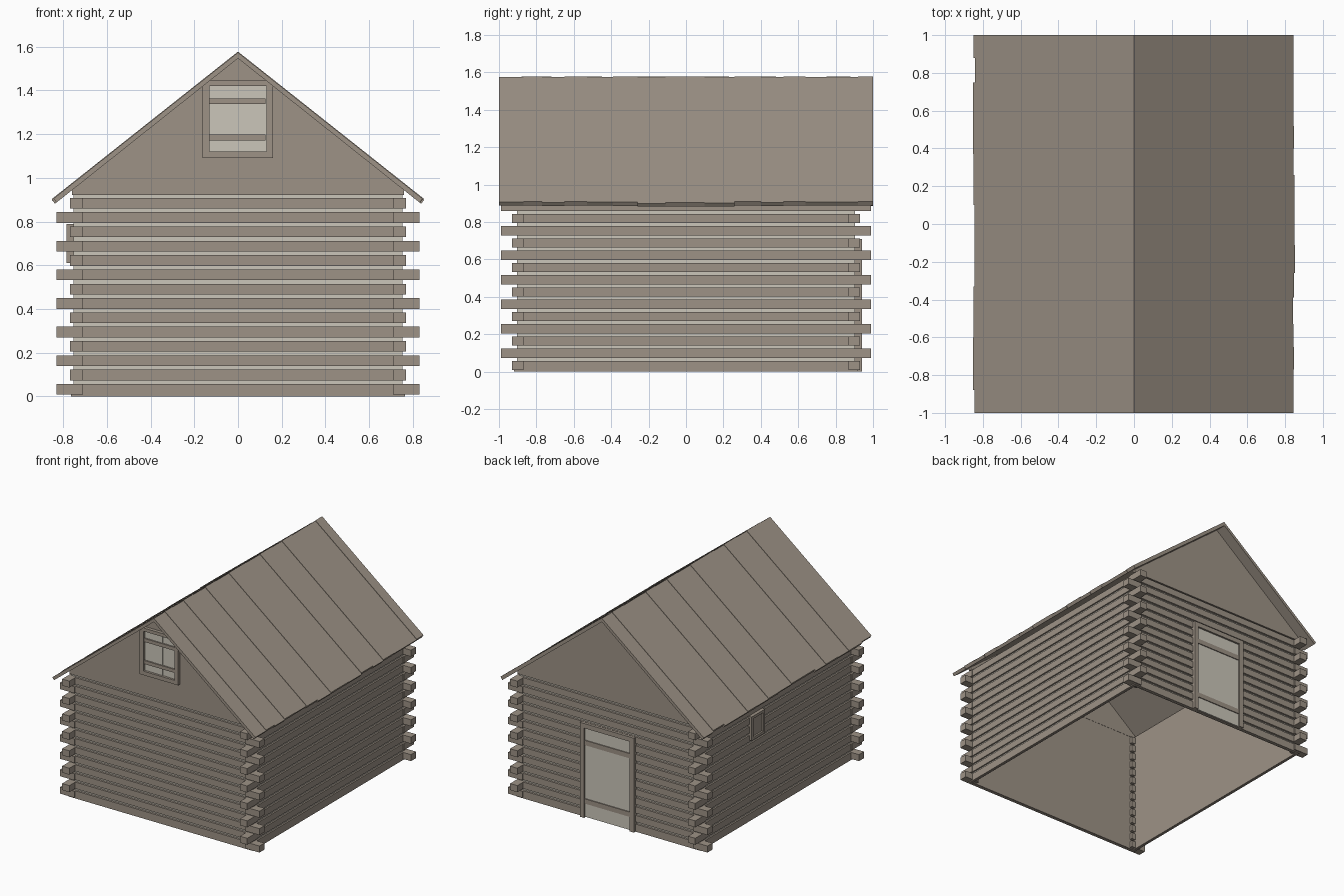
import bpy, bmesh, random

random.seed(4)
if "Cube" in bpy.data.objects:
    bpy.data.objects.remove(bpy.data.objects["Cube"])


def material(name, rgb):
    m = bpy.data.materials.new(name)
    m.use_nodes = True
    m.diffuse_color = (*rgb, 1)
    m.node_tree.nodes["Principled BSDF"].inputs["Base Color"].default_value = (*rgb, 1)
    return m


WOOD = material("weathered brown wood", (0.34, 0.29, 0.24))
PALE = material("pale grey wood", (0.60, 0.565, 0.49))


def add_box(bm, x0, x1, y0, y1, z0, z1):
    verts = bmesh.ops.create_cube(bm, size=1)["verts"]
    for v in verts:
        v.co.x = x1 if v.co.x > 0 else x0
        v.co.y = y1 if v.co.y > 0 else y0
        v.co.z = z1 if v.co.z > 0 else z0


def add_prism(bm, profile, y0, y1):
    """Extrude an x-z outline along y."""
    face = bm.faces.new([bm.verts.new((x, y0, z)) for x, z in profile])
    ext = bmesh.ops.extrude_face_region(bm, geom=[face])
    new = [g for g in ext["geom"] if isinstance(g, bmesh.types.BMVert)]
    bmesh.ops.translate(bm, vec=(0, y1 - y0, 0), verts=new)


def finish(name, bm, mat):
    bmesh.ops.recalc_face_normals(bm, faces=bm.faces)
    mesh = bpy.data.meshes.new(name)
    bm.to_mesh(mesh)
    bm.free()
    mesh.materials.append(mat)
    obj = bpy.data.objects.new(name, mesh)
    bpy.context.collection.objects.link(obj)


def boxes(name, mat, items):
    bm = bmesh.new()
    for item in items:
        add_box(bm, *item)
    finish(name, bm, mat)


def span(a, b, sign):
    return sorted((a * sign, b * sign))


ROWS, PITCH = 14, 0.0655
WALL_TOP = ROWS * PITCH
SIGNS = (-1, 1)


def wall_ring(x_in, x_out, y_in, y_out, z0, z1):
    """Four boxes around an open floor plan."""
    ring = []
    for s in SIGNS:
        ring.append((-x_out, x_out, *span(y_in, y_out, s), z0, z1))
        ring.append((*span(x_in, x_out, s), -y_in, y_in, z0, z1))
    return ring


# Walls: inner lining, pale filling and the logs standing proud of it
boxes("wall_lining", WOOD, wall_ring(0.742, 0.748, 0.892, 0.899, 0, WALL_TOP))
boxes("wall_filling", PALE, wall_ring(0.748, 0.753, 0.899, 0.904, 0.002, WALL_TOP + 0.004))
logs, ends = [], []
for row in range(ROWS):
    z0, z1 = row * PITCH + 0.008, row * PITCH + 0.057
    logs += wall_ring(0.75, 0.765, 0.90, 0.92, z0 if row else 0, z1)
    for sx in SIGNS:
        for sy in SIGNS:
            if row % 2 == 0:
                ends.append((*span(0.71, 0.83, sx), *span(0.87, 0.93, sy), z0, z1))
            else:
                ends.append((*span(0.71, 0.77, sx), *span(0.87, 0.99, sy), z0, z1))
boxes("wall_logs", WOOD, logs)
boxes("log_ends", WOOD, ends)

# Gables
for label, s in (("front_gable", -1), ("back_gable", 1)):
    bm = bmesh.new()
    outline = [(-0.76, 0.922), (0.76, 0.922), (0.76, 0.95), (0, 1.555), (-0.76, 0.95)]
    add_prism(bm, outline, *span(0.897, 0.915, s))
    finish(label, bm, WOOD)

# Roof planks of uneven width, length and height
seams = {
    "left_roof": (1, [-1, -.87, -.77, -.65, -.53, -.39, -.26, -.11, .1, .26, .4, .52, .64, .92, 1]),
    "right_roof": (-1, [-1, -.88, -.72, -.6, -.45, -.33, -.05, .1, .23, .37, .48, .75, .88, 1]),
}
for label, (s, ys) in seams.items():
    bm = bmesh.new()
    for i, (y0, y1) in enumerate(zip(ys, ys[1:])):
        lift = 0.004 * (i % 2)
        reach = random.uniform(-0.008, 0.003)
        drop = reach * 0.794
        outline = [(0, 1.574 + lift), (0.85 + reach, 0.901 + lift - drop),
                   (0.836 + reach, 0.883 - drop), (0, 1.547)]
        add_prism(bm, [(x * s, z) for x, z in outline], y0, y1)
    finish(label, bm, WOOD)

# Front loft shutter: frame, pale boards and two battens
boxes("loft_frame", WOOD, [
    (-0.163, -0.13, -0.94, -0.91, 1.09, 1.425),
    (0.13, 0.16, -0.94, -0.91, 1.09, 1.425),
    (-0.13, 0.13, -0.94, -0.91, 1.09, 1.12),
    (-0.15, 0.15, -0.94, -0.91, 1.42, 1.445)])
cuts = [-0.13, -0.05, 0.02, 0.075, 0.13]
boxes("loft_boards", PALE, [(a, b, -0.922 - 0.002 * (i % 2), -0.912, 1.12, 1.42)
                            for i, (a, b) in enumerate(zip(cuts, cuts[1:]))])
boxes("loft_battens", WOOD, [(-0.135, 0.126, -0.933, -0.92, z, z + 0.026)
                             for z in (1.172, 1.338)])

# Back door: frame, pale leaf and two battens
boxes("door_frame", WOOD, [
    (-0.225, -0.19, 0.90, 0.94, 0, 0.71),
    (0.19, 0.225, 0.90, 0.94, 0, 0.71),
    (-0.19, 0.19, 0.90, 0.94, 0.675, 0.71)])
boxes("door_leaf", PALE, [(-0.19, 0.19, 0.90, 0.926, 0.004, 0.675)])
boxes("door_battens", WOOD, [(-0.19, 0.19, 0.92, 0.933, z, z + 0.036) for z in (0.105, 0.545)])

# Small hatch on the right side wall
boxes("hatch_board", WOOD, [(-0.772, -0.75, 0.19, 0.33, 0.62, 0.78)])
boxes("hatch_frame", WOOD, [
    (-0.785, -0.75, 0.18, 0.20, 0.61, 0.79),
    (-0.785, -0.75, 0.32, 0.34, 0.61, 0.79),
    (-0.785, -0.75, 0.20, 0.32, 0.61, 0.63),
    (-0.785, -0.75, 0.20, 0.32, 0.77, 0.79)])
